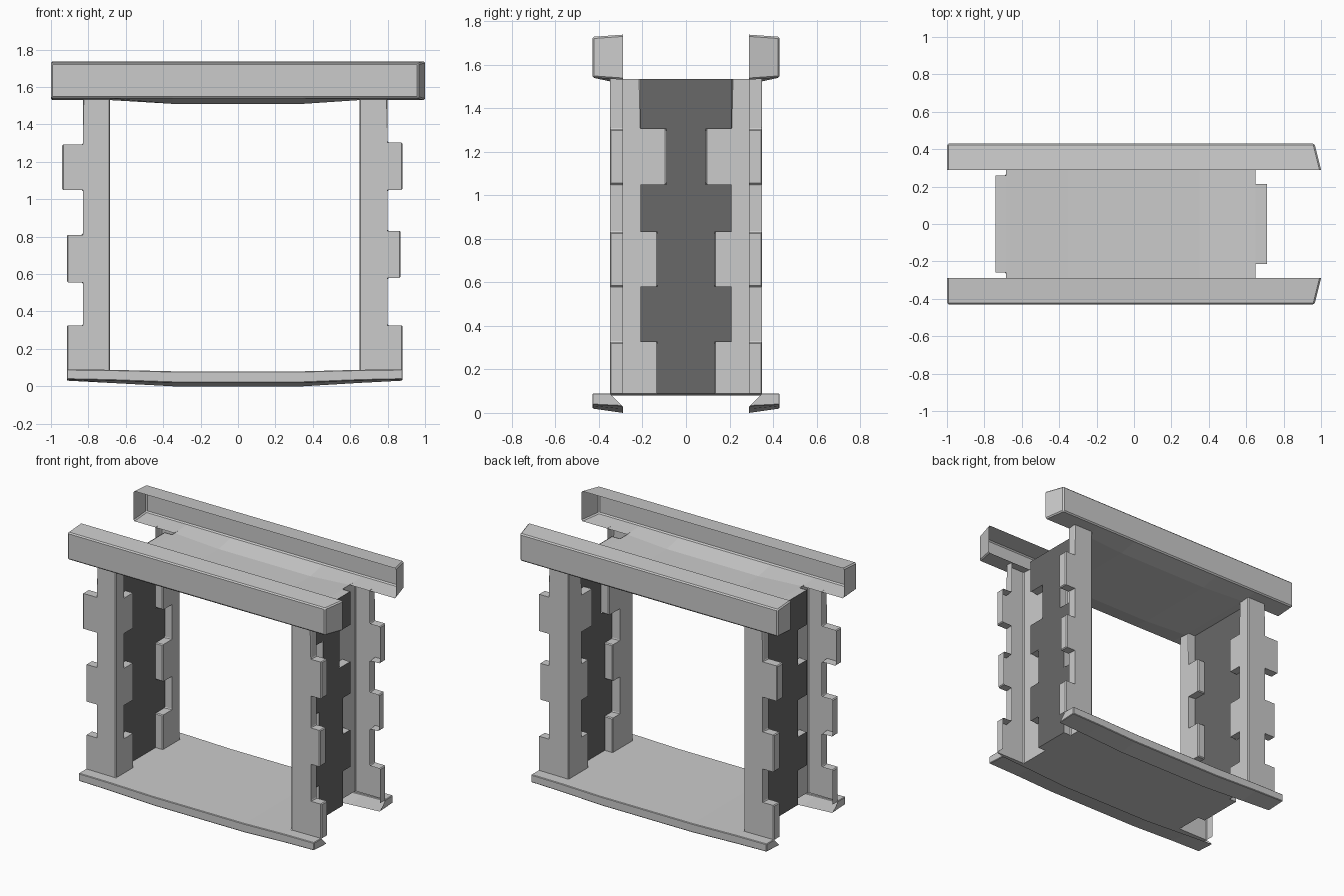
import bpy, bmesh
from mathutils import Vector

if "Cube" in bpy.data.objects:
    bpy.data.objects.remove(bpy.data.objects["Cube"])

Y_IN, Y_WALL, Y_OUT = -0.29, -0.35, -0.43   # front half, mirrored to the back


def make_object(name, quads, facing, mirror=False, bevel=0.0, material=None):
    """Weld faces into one sheet; facing is the wanted normal of the first face."""
    bm = bmesh.new()
    for q in quads:
        bm.faces.new([bm.verts.new(p) for p in q])
    bmesh.ops.remove_doubles(bm, verts=bm.verts, dist=0.0005)
    bmesh.ops.recalc_face_normals(bm, faces=bm.faces)
    bm.faces.ensure_lookup_table()
    if bm.faces[0].normal.dot(Vector(facing)) < 0:
        bmesh.ops.reverse_faces(bm, faces=bm.faces)
    mesh = bpy.data.meshes.new(name)
    bm.to_mesh(mesh)
    bm.free()
    ob = bpy.data.objects.new(name, mesh)
    bpy.context.collection.objects.link(ob)
    if mirror:
        mod = ob.modifiers.new("front_to_back", 'MIRROR')
        mod.use_axis = (False, True, False)
        mod.use_mirror_merge = False
    if bevel:
        mod = ob.modifiers.new("worn_edges", 'BEVEL')
        mod.width, mod.segments = bevel, 1
        mod.limit_method = 'ANGLE'
    if material:
        mesh.materials.append(material)
    return ob


def loft(sections, caps=True):
    """Open profiles joined along x, with optional end caps."""
    quads = []
    for a, b in zip(sections, sections[1:]):
        for i in range(len(a) - 1):
            quads.append((a[i], a[i + 1], b[i + 1], b[i]))
    if caps:
        quads += [sections[0], sections[-1]]
    return quads


def stepped_sheet(start, steps, place, depth):
    """Toothed sheet: steps are (z0, z1, edge); place(a, z, d) maps to 3D."""
    quads = []
    for z0, z1, e in steps:
        quads.append([place(a, z, 0) for a, z in ((start, z0), (e, z0), (e, z1), (start, z1))])
        quads.append([place(e, z, d) for z, d in ((z0, 0), (z1, 0), (z1, depth), (z0, depth))])
    for (_, z, e0), (_, _, e1) in zip(steps, steps[1:]):
        quads.append([place(e, z, d) for e, d in ((e0, 0), (e1, 0), (e1, depth), (e0, depth))])
    return quads


dark = bpy.data.materials.new("dark_infill")
dark.diffuse_color = (0.14, 0.14, 0.14, 1)
dark.use_nodes = True
dark.node_tree.nodes["Principled BSDF"].inputs["Base Color"].default_value = dark.diffuse_color


# Jambs: toothed corner stones on the wall and reveal, dark infill behind
def jamb(side, x_edge, x_back, levels, wall_edges, reveal_edges):
    spans = list(zip(levels, levels[1:]))
    wall = [(a, b, e) for (a, b), e in zip(spans, wall_edges)]
    reveal = [(a, b, -e) for (a, b), e in zip(spans, reveal_edges)]
    quads = stepped_sheet(x_edge, wall, lambda a, z, d: (a, Y_WALL + d, z), Y_IN - Y_WALL)
    quads += stepped_sheet(Y_WALL, reveal, lambda a, z, d: (x_edge + d, a, z), x_back - x_edge)
    make_object(side + "_corner_stones", quads, (0, -1, 0), mirror=True, bevel=0.006)
    infill = [((x_back, e, a), (x_back, -e, a), (x_back, -e, b), (x_back, e, b))
              for a, b, e in reveal]
    make_object(side + "_jamb_infill", infill, (-x_back, 0, 0), material=dark)


jamb("right", 0.65, 0.71, (0.088, 0.325, 0.58, 0.83, 1.05, 1.303, 1.533),
     (0.88, 0.80, 0.87, 0.80, 0.88, 0.80),
     (0.13, 0.21, 0.13, 0.21, 0.09, 0.21))
jamb("left", -0.685, -0.74, (0.088, 0.325, 0.555, 0.81, 1.05, 1.293, 1.533),
     (-0.915, -0.83, -0.915, -0.83, -0.94, -0.83),
     (0.16, 0.26, 0.16, 0.26, 0.16, 0.26))


# Lintels: hollow beams, open at the wall side, with a sagging underside
def lintel_section(x_outer, x_inner, z_under):
    return [(x_inner, Y_IN, 1.737), (x_outer, Y_OUT, 1.727),
            (x_outer, Y_OUT, 1.54), (x_inner, Y_IN, z_under)]


lintel = [lintel_section(*s) for s in (
    (-1, -1, 1.53), (-0.685, -0.685, 1.53), (-0.35, -0.35, 1.51),
    (0.35, 0.35, 1.51), (0.65, 0.65, 1.53), (0.965, 1, 1.53))]
make_object("lintels", loft(lintel), (0, 0, 1), mirror=True, bevel=0.008)


# Sills: shallow hollow ledges bowed downwards
def sill_section(x, z_top, z_outer, z_inner):
    return [(x, Y_WALL, z_top), (x, Y_OUT, z_top),
            (x, Y_OUT, z_outer), (x, Y_IN, z_inner)]


sill = [sill_section(*s) for s in (
    (-0.915, 0.09, 0.037, 0.03), (-0.685, 0.088, 0.032, 0.018),
    (-0.35, 0.08, 0.02, 0.0), (0.35, 0.08, 0.02, 0.0),
    (0.65, 0.088, 0.032, 0.018), (0.88, 0.09, 0.037, 0.03))]
make_object("sills", loft(sill), (0, 0, 1), mirror=True, bevel=0.004)


# Ceiling and floor of the opening: sagging plates with tabs into the jambs
def plate(name, y, z_end, z_mid, tab_left, tab_right, facing):
    body = [[(x, -y, z), (x, y, z)] for x, z in
            ((-0.685, z_end), (-0.35, z_mid), (0.35, z_mid), (0.65, z_end))]
    quads = loft(body, caps=False)
    for x0, x1, t in ((-0.74, -0.685, tab_left), (0.65, 0.71, tab_right)):
        quads.append([(x0, -t, z_end), (x1, -t, z_end), (x1, t, z_end), (x0, t, z_end)])
    ob = make_object(name, quads, facing)
    for p in ob.data.polygons:
        if p.normal.z * facing[2] < 0:
            p.flip()


plate("opening_ceiling", 0.29, 1.53, 1.51, 0.26, 0.215, (0, 0, -1))
plate("opening_floor", 0.35, 0.088, 0.08, 0.16, 0.13, (0, 0, 1))
